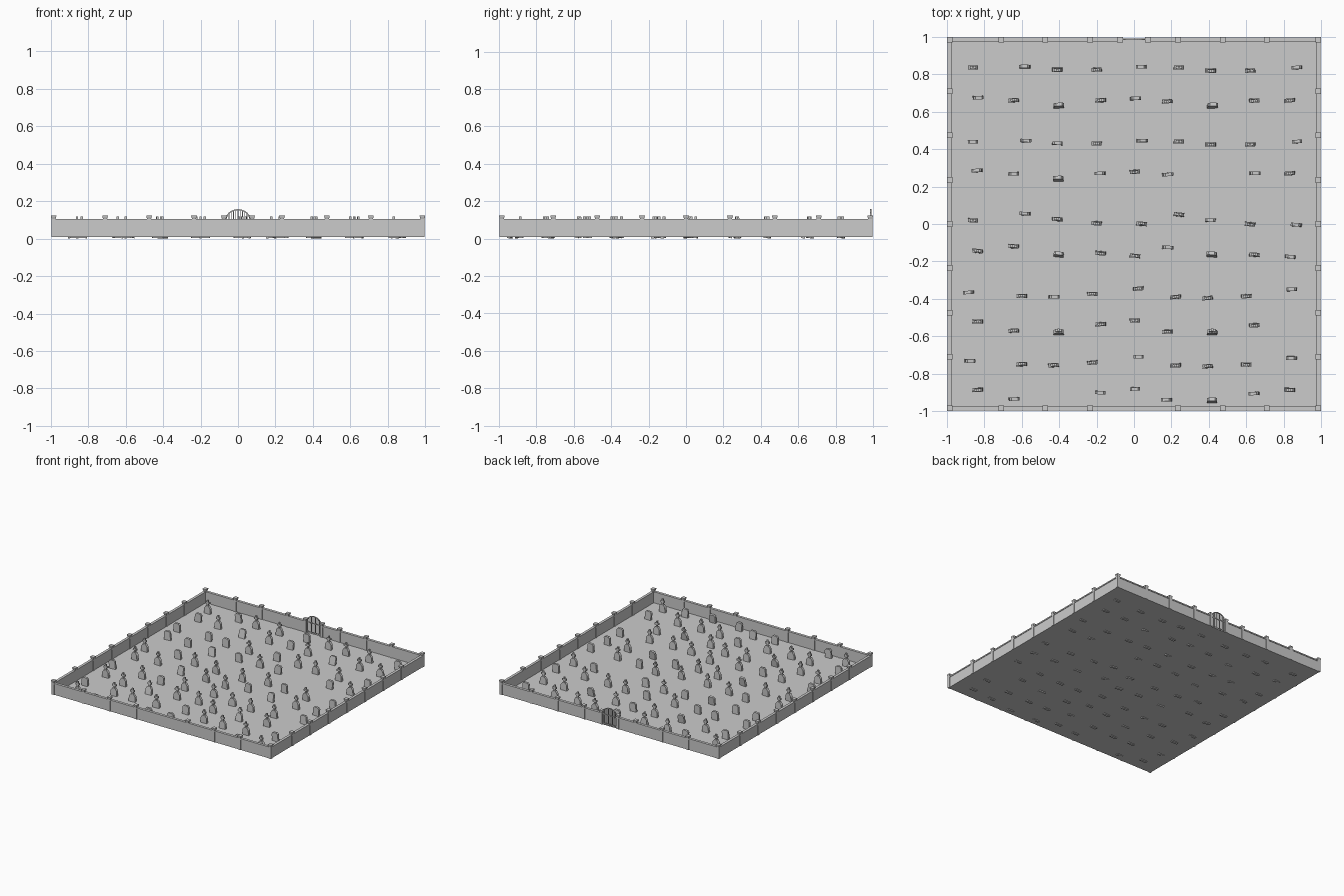
import bpy, bmesh, math, random
from mathutils import Matrix, Vector

if "Cube" in bpy.data.objects:
    bpy.data.objects.remove(bpy.data.objects["Cube"])
random.seed(4)
Z0 = 0.01


def finish(name, bm):
    bmesh.ops.recalc_face_normals(bm, faces=bm.faces)
    me = bpy.data.meshes.new(name)
    bm.to_mesh(me)
    bm.free()
    ob = bpy.data.objects.new(name, me)
    bpy.context.collection.objects.link(ob)
    return ob


def box(bm, c, s, top=1.0, mat=Matrix()):
    """Box with centre c and size s; top scales its upper face."""
    vs = bmesh.ops.create_cube(bm, size=1)["verts"]
    for v in vs:
        k = top if v.co.z > 0 else 1
        v.co = mat @ Vector((c[0] + v.co.x * s[0] * k, c[1] + v.co.y * s[1] * k,
                             c[2] + v.co.z * s[2]))


def prism(bm, outline, depth, mat):
    """Extrude an x-z outline along y."""
    f = [bm.verts.new(mat @ Vector((x, -depth / 2, z))) for x, z in outline]
    b = [bm.verts.new(mat @ Vector((x, depth / 2, z))) for x, z in outline]
    bm.faces.new(f)
    bm.faces.new(b[::-1])
    n = len(f)
    for i in range(n):
        bm.faces.new((f[i], b[i], b[(i + 1) % n], f[(i + 1) % n]))


# ground sheet
bm = bmesh.new()
box(bm, (0, 0, Z0 + 0.001), (1.98, 1.98, 0.002))
finish("ground", bm)

# perimeter walls with coping; the back wall is split by the gate
bm = bmesh.new()


def wall(a, b, side):
    m = Matrix.Rotation(side * math.pi / 2, 4, 'Z')
    c, l = (a + b) / 2, b - a
    box(bm, (c, -0.985, Z0 + 0.043), (l, 0.014, 0.086), mat=m)
    box(bm, (c, -0.985, 0.100), (l, 0.022, 0.010), mat=m)


for s in (0, 1, 3):
    wall(-0.99, 0.99, s)
wall(-0.99, -0.07, 2)
wall(0.07, 0.99, 2)
finish("walls", bm)

# posts with flared caps
bm = bmesh.new()
spots = set()
for u in (0.235, 0.475, 0.71, 0.985):
    for a in (-u, u):
        for b in (-0.985, 0.985):
            spots |= {(a, b), (b, a)}
spots |= {(-0.985, 0), (0.985, 0), (-0.075, 0.985), (0.075, 0.985)}
for x, y in sorted(spots):
    box(bm, (x, y, 0.058), (0.022, 0.022, 0.096))
    box(bm, (x, y, 0.1125), (0.022, 0.022, 0.013), top=1.33)
    box(bm, (x, y, 0.1215), (0.030, 0.030, 0.007))
finish("posts", bm)

# arched gate of upright bars
bm = bmesh.new()
R, H, base = 0.065, 0.053, 0.105
for i in range(11):
    x = -0.06 + i * 0.012
    top = base + H * math.sqrt(1 - (x / R) ** 2)
    box(bm, (x, 0.987, (Z0 + top) / 2), (0.004, 0.006, top - Z0))
for z in (0.022, 0.098):
    box(bm, (0, 0.987, z), (0.14, 0.007, 0.006))
angs = [math.pi * i / 12 for i in range(13)]
arch = [(R * math.cos(a), base + H * math.sin(a)) for a in angs]
arch += [((R - 0.006) * math.cos(a), base + (H - 0.006) * math.sin(a)) for a in angs[::-1]]
prism(bm, arch, 0.008, Matrix.Translation((0, 0.987, 0)))
finish("gate", bm)

# headstones: S slab, C pedestal with cross, L leaning slab, K leaning cross
stones = bmesh.new()
crosses = bmesh.new()


def stone(kind, x, y, turn):
    lean = -0.17 if kind in "LK" else random.uniform(-0.03, 0.03)
    m = (Matrix.Translation((x, y, 0)) @ Matrix.Rotation(turn, 4, 'Z')
         @ Matrix.Rotation(lean, 4, 'X'))
    if kind in "SL":
        m = m @ Matrix.Rotation(random.uniform(-0.1, 0.1), 4, 'Y')
        h = 0.082
        prism(stones, [(-0.027, 0.004), (0.027, 0.004), (0.027, h - 0.012),
                       (0.017, h), (-0.017, h), (-0.027, h - 0.012)], 0.018, m)
    else:
        prism(crosses, [(-0.028, 0.004), (0.028, 0.004), (0.026, 0.055),
                        (0.012, 0.075), (-0.012, 0.075), (-0.026, 0.055)], 0.021, m)
        a, b = 0.006, 0.017
        prism(crosses, [(-a, 0.074), (a, 0.074), (a, 0.090), (b, 0.090), (b, 0.104),
                        (a, 0.104), (a, 0.119), (-a, 0.119), (-a, 0.104),
                        (-b, 0.104), (-b, 0.090), (-a, 0.090)], 0.014, m)


# column positions shared by alternating rows
XA = (-.86, -.58, -.41, -.2, .04, .24, .41, .62, .87)
XC = (-.88, -.6, -.43, -.222, .023, .223, .393, .6, .845)
XB = (-.835, -.643, -.403, -.178, .005, .177, .417, .643, .832)
# wobble of each row, in hundredths
YA = (.5, 1, -.5, -.5, 1, .5, -1, -1, .5)
YB = (1.5, 0, -3.5, 0, 1, -.5, -3.5, 0, 0)
YC = (0, 3.5, .5, -1.5, -2, 3, 0, -2, -2.5)
YD = (.5, 3, -2, -.5, -2, 2.5, -2, -1.5, -2.5)
YE = (1.5, -.5, -1, .5, 3.5, -1, -1.5, -.5, 3)
YF = (3, -2, -3.5, 1.5, 3.5, -2.5, -3.5, 1, 3)
rows = [(0.83, XA, YA, "CSCCSCCCS", .01), (0.66, XB, YB, "SCLCSCLCC", .04),
        (0.435, XA, YA, "SSSCSCCCS", .01), (0.27, XB, YB, "SSLSCS-SC", .04),
        (0.02, XA, YC, "CSCCCCSCS", -.06), (-0.15, XB, YD, "CCLCCSLCS", -.07),
        (-0.38, XC, YE, "SCSCCCCCS", .04), (-0.55, XB, YF, "CCKCCCKC-", .0),
        (-0.745, XC, YE, "SCCCSCCCS", .04), (-0.915, XB, YF, "CS-SSSLSC", .0)]
for y, xs, ys, kinds, turn in rows:
    for x, dy, k in zip(xs, ys, kinds):
        if k != "-":
            stone(k, x, y + dy / 100, turn + random.uniform(-0.05, 0.05))
finish("slab_headstones", stones)
finish("cross_headstones", crosses)
